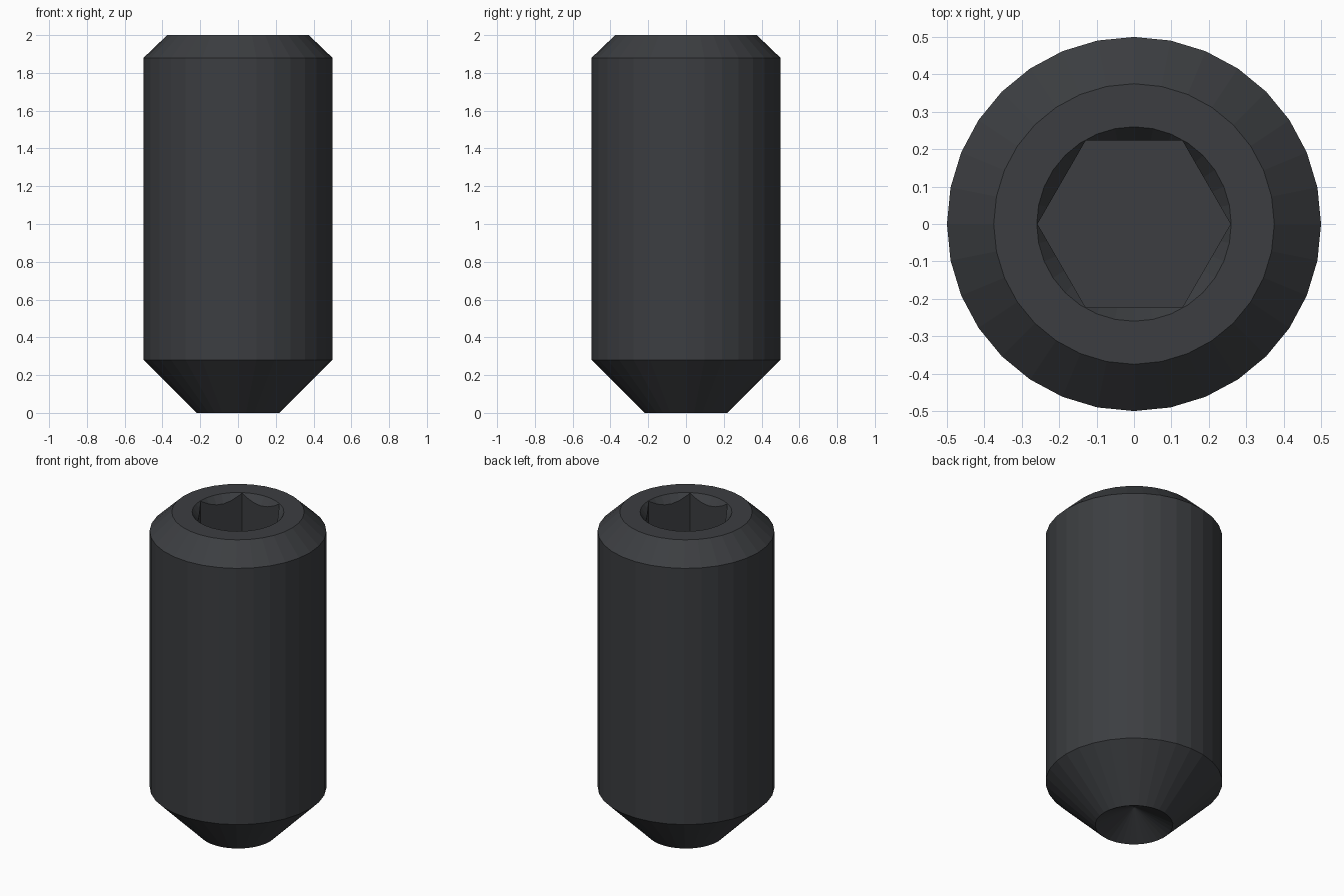
import bpy, bmesh
from math import cos, sin, pi

if "Cube" in bpy.data.objects:
    bpy.data.objects.remove(bpy.data.objects["Cube"])


def lathe(name, profile, sides):
    """Solid of revolution from (radius, z) points, bottom to top; radius 0 makes a tip."""
    bm = bmesh.new()
    rings = []
    for r, z in profile:
        n = sides if r > 0 else 1
        rings.append([bm.verts.new((r * cos(2 * pi * i / sides), r * sin(2 * pi * i / sides), z))
                      for i in range(n)])
    for a, b in zip(rings, rings[1:]):
        for i in range(sides):
            j = (i + 1) % sides
            quad = [a[i % len(a)], a[j % len(a)], b[j % len(b)], b[i % len(b)]]
            bm.faces.new(list(dict.fromkeys(quad)))
    for ring in (rings[0], rings[-1]):
        if len(ring) > 1:
            bm.faces.new(ring)
    bmesh.ops.recalc_face_normals(bm, faces=bm.faces)
    mesh = bpy.data.meshes.new(name)
    bm.to_mesh(mesh)
    bm.free()
    obj = bpy.data.objects.new(name, mesh)
    bpy.context.collection.objects.link(obj)
    return obj


def cut(target, cutter):
    """Subtract the cutter from the target, then remove it."""
    mod = target.modifiers.new("cut", 'BOOLEAN')
    mod.operation = 'DIFFERENCE'
    mod.solver = 'EXACT'
    mod.object = cutter
    cutter.hide_render = True
    bpy.context.view_layer.objects.active = target
    bpy.ops.object.modifier_apply(modifier=mod.name)
    bpy.data.objects.remove(cutter)


# Screw body with chamfered top and tapered tip
screw = lathe("set_screw", [(0.22, 0), (0.5, 0.28), (0.5, 1.88), (0.375, 2)], 32)

# Hollow cup in the tip
cut(screw, lathe("cup_cutter", [(0.24167, -0.01), (0.22 - 0.0055, 0.003), (0, 0.12)], 32))

# Hexagonal drive socket
cut(screw, lathe("hex_cutter", [(0.258, 1.5), (0.258, 2.1)], 6))

# Conical lead-in around the socket
slope = 1.3
cut(screw, lathe("lead_in_cutter", [(0, 2 - 0.26 * slope), (0.26 + 0.05 / slope, 2.05)], 32))

# Dark steel
steel = bpy.data.materials.new("dark_steel")
steel.diffuse_color = (0.045, 0.048, 0.053, 1)
steel.use_nodes = True
steel.node_tree.nodes["Principled BSDF"].inputs["Base Color"].default_value = steel.diffuse_color
screw.data.materials.clear()
screw.data.materials.append(steel)
